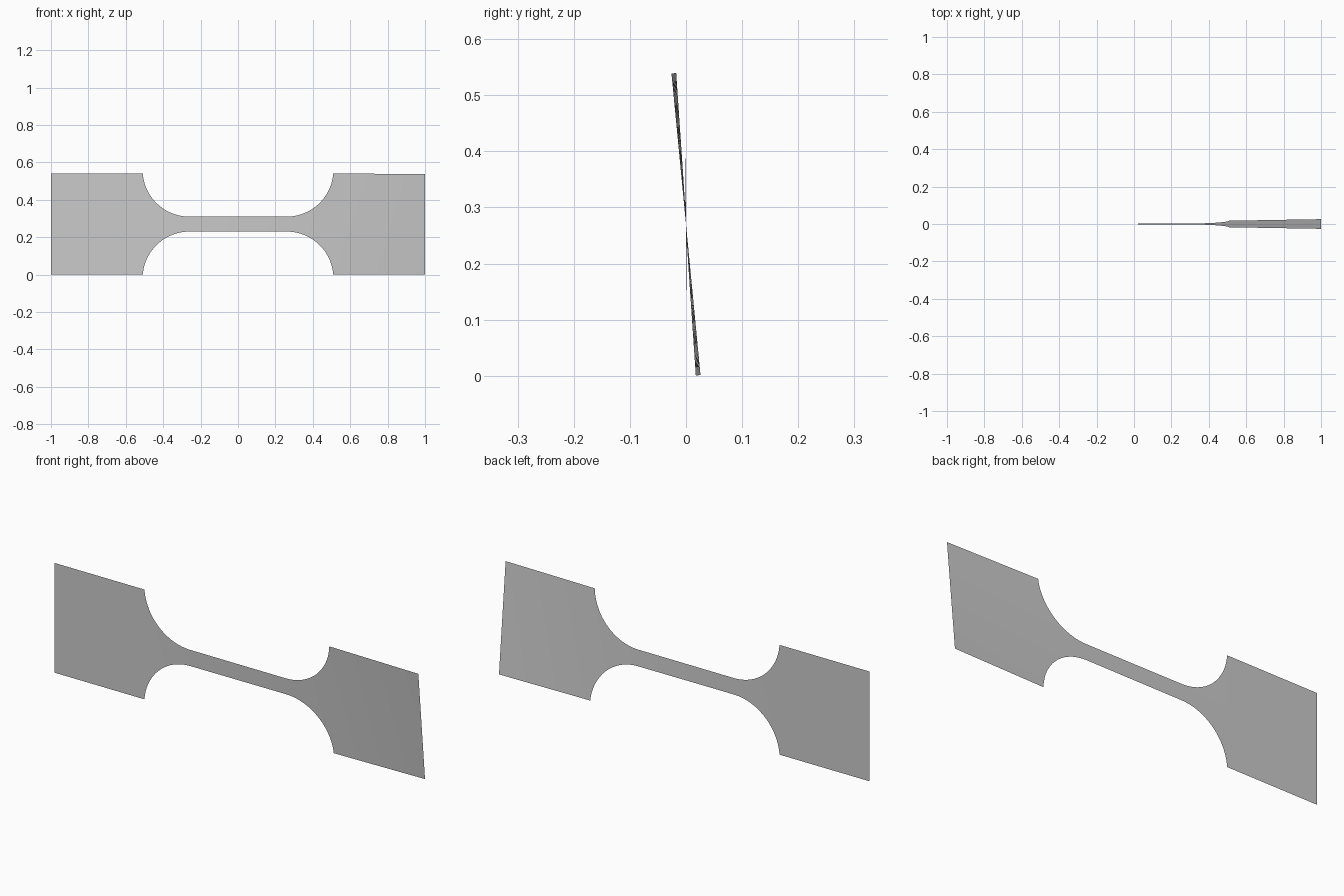
import bpy, bmesh
from math import sin, cos, asin, pi, radians

if "Cube" in bpy.data.objects:
    bpy.data.objects.remove(bpy.data.objects["Cube"], do_unlink=True)

GRIP, NECK, RADIUS = 0.27, 0.04, 0.25   # half widths and fillet radius
NECK_END = 0.26                         # half length of the straight neck
TWIST_START, TWIST = -0.5, radians(5.5)
ROWS, ARC, FLAT = 12, 24, 10

grey = bpy.data.materials.new("plain grey")
grey.use_nodes = True
colour = (0.6, 0.6, 0.6, 1)
grey.diffuse_color = colour
grey.node_tree.nodes["Principled BSDF"].inputs["Base Color"].default_value = colour


def half_outline():
    """Stations (x, half width) from the middle of the neck to the grip end."""
    pts = [(NECK_END * i / FLAT, NECK) for i in range(FLAT)]
    last = pi / 2 - asin((NECK + RADIUS - GRIP) / RADIUS)
    for i in range(ARC + 1):
        a = last * i / ARC
        pts.append((NECK_END + RADIUS * sin(a), NECK + RADIUS * (1 - cos(a))))
    x0 = pts[-1][0]
    pts += [(x0 + (1 - x0) * i / FLAT, GRIP) for i in range(1, FLAT + 1)]
    return pts


# Thin waisted sheet, twisted progressively about its long axis
half = half_outline()
stations = [(-x, w) for x, w in reversed(half[1:])] + half
bm = bmesh.new()
columns = []
for x, w in stations:
    angle = TWIST * max(0, (x - TWIST_START) / (1 - TWIST_START))
    column = []
    for r in range(ROWS + 1):
        s = w * (2 * r / ROWS - 1)
        column.append(bm.verts.new((x, -s * sin(angle), GRIP + s * cos(angle))))
    columns.append(column)
for a, b in zip(columns, columns[1:]):
    for r in range(ROWS):
        bm.faces.new((a[r], b[r], b[r + 1], a[r + 1])).smooth = True

mesh = bpy.data.meshes.new("waisted_sheet")
bm.to_mesh(mesh)
bm.free()
mesh.materials.append(grey)
sheet = bpy.data.objects.new("waisted_sheet", mesh)
bpy.context.collection.objects.link(sheet)
